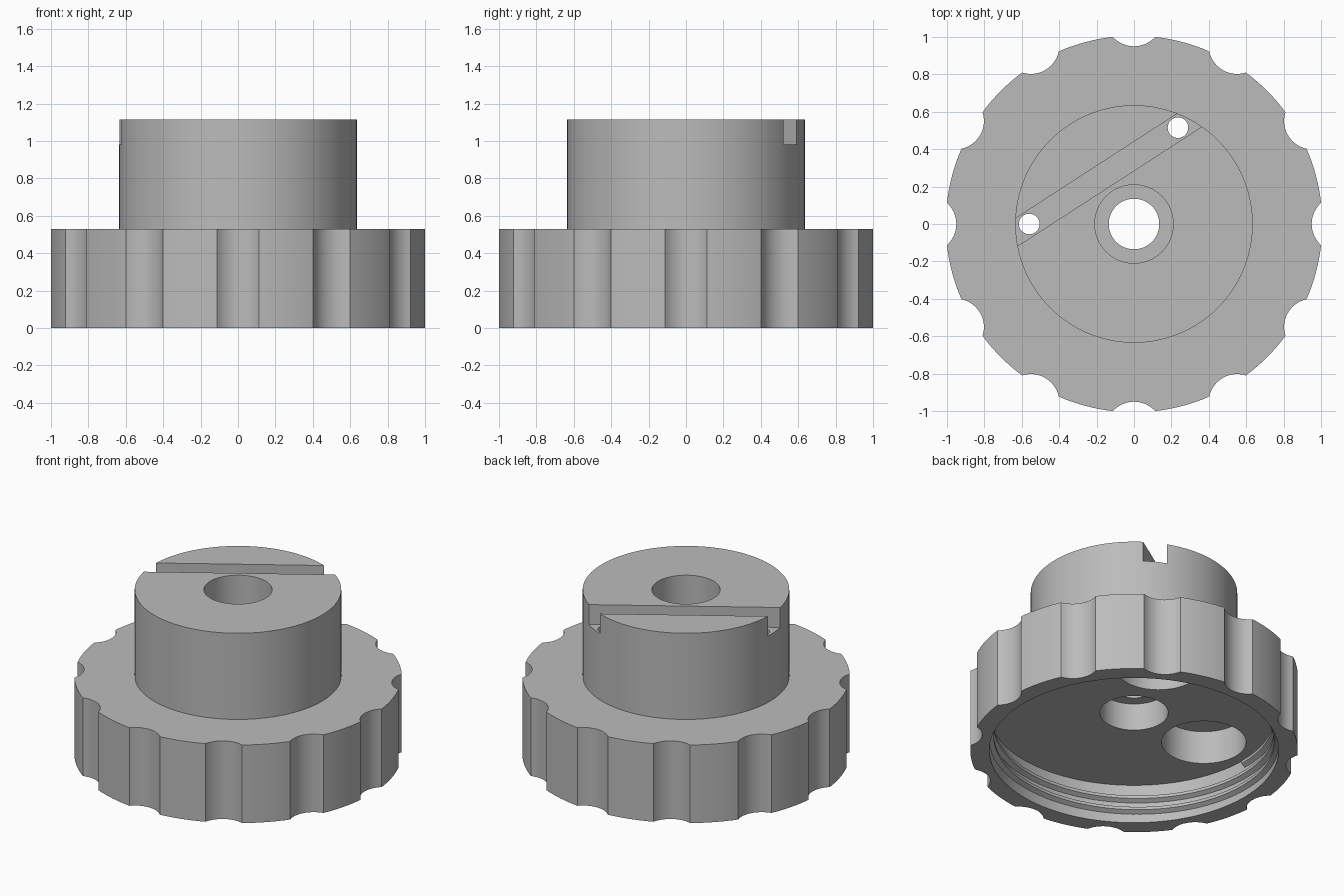
import bpy, bmesh, math
from math import sin, cos, pi, radians
from mathutils import Matrix, Vector

cube = bpy.data.objects.get("Cube")
if cube:
    bpy.data.objects.remove(cube)

grey = bpy.data.materials.new("plain_grey")
grey.use_nodes = True
grey.diffuse_color = (0.5, 0.5, 0.5, 1)
grey.node_tree.nodes["Principled BSDF"].inputs["Base Color"].default_value = (0.5, 0.5, 0.5, 1)

BASE_TOP, BOSS_TOP, CEILING = 0.53, 1.115, 0.265
PIN_HOLES = [(-0.56, 0.0), (0.235, 0.515)]


def finish(bm, name):
    bmesh.ops.recalc_face_normals(bm, faces=bm.faces)
    mesh = bpy.data.meshes.new(name)
    bm.to_mesh(mesh)
    bm.free()
    mesh.materials.append(grey)
    obj = bpy.data.objects.new(name, mesh)
    bpy.context.collection.objects.link(obj)
    return obj


def cylinder(name, radius, z0, z1, xy=(0, 0), sides=64):
    bm = bmesh.new()
    bmesh.ops.create_cone(bm, cap_ends=True, segments=sides, radius1=radius, radius2=radius,
                          depth=z1 - z0, matrix=Matrix.Translation((*xy, (z0 + z1) / 2)))
    return finish(bm, name)


def combine(target, tool, operation):
    mod = target.modifiers.new(tool.name, "BOOLEAN")
    mod.operation, mod.solver, mod.object = operation, "EXACT", tool
    bpy.context.view_layer.objects.active = target
    bpy.ops.object.modifier_apply(modifier=mod.name)
    bpy.data.objects.remove(tool)


# Grip outline: a circle with twelve round finger scallops
def grip_outline(rim=1.0067, scallop=0.153, centre=1.103, count=12):
    half = math.asin(0.113 / rim)
    sweep = math.asin(0.113 / scallop)
    points = []
    for i in range(count):
        a = 2 * pi * i / count
        out = Vector((cos(a), sin(a)))
        side = Vector((-sin(a), cos(a)))
        for k in range(13):
            t = sweep * (k / 6 - 1)
            points.append(out * (centre - scallop * cos(t)) + side * scallop * sin(t))
        for k in range(1, 8):
            t = a + half + (2 * pi / count - 2 * half) * k / 8
            points.append(Vector((cos(t), sin(t))) * rim)
    return points


bm = bmesh.new()
face = bm.faces.new([bm.verts.new((p.x, p.y, 0)) for p in grip_outline()])
top = bmesh.ops.extrude_face_region(bm, geom=[face])["geom"]
bmesh.ops.translate(bm, vec=(0, 0, BASE_TOP),
                    verts=[v for v in top if isinstance(v, bmesh.types.BMVert)])
knob = finish(bm, "scalloped_knob")

# Round boss on top
combine(knob, cylinder("boss", 0.635, 0.4, BOSS_TOP, sides=128), "UNION")

# Cavity underneath, stepped centre bore, pin holes with wide wells
cuts = [cylinder("cavity", 0.89, -0.1, CEILING, sides=128),
        cylinder("bore", 0.135, 0.2, 1.3),
        cylinder("upper_bore", 0.21, 0.55, 1.3),
        cylinder("lower_bore", 0.21, 0.2, 0.45)]
for xy in PIN_HOLES:
    cuts.append(cylinder("pin_well", 0.26, 0.2, 0.49, xy))
    cuts.append(cylinder("pin_hole", 0.055, 0.4, 1.05, xy, 32))

# Slanted slot joining the two pin holes
a, b = (Vector(p) for p in PIN_HOLES)
mid, along = (a + b) / 2, b - a
bm = bmesh.new()
bmesh.ops.create_cube(bm, size=1, matrix=Matrix.Translation((mid.x, mid.y, 1.13))
                      @ Matrix.Rotation(math.atan2(along.y, along.x), 4, "Z")
                      @ Matrix.Diagonal((2, 0.13, 0.3, 1)))
cuts.append(finish(bm, "slot"))
for cut in cuts:
    combine(knob, cut, "DIFFERENCE")

# Helical thread ridge inside the cavity wall
bm = bmesh.new()
section = [(0.9, -0.032), (0.862, -0.01), (0.862, 0.01), (0.9, 0.032)]
turns, per_turn, pitch = 2.5, 96, 0.08
steps = int(turns * per_turn)
rows = []
for i in range(steps + 1):
    t = 2 * pi * i / per_turn
    z = 0.035 + pitch * i / per_turn
    rows.append([bm.verts.new((r * cos(t), r * sin(t), z + dz)) for r, dz in section])
for p, q in zip(rows, rows[1:]):
    for k in range(4):
        n = (k + 1) % 4
        bm.faces.new((p[k], p[n], q[n], q[k]))
bm.faces.new(rows[0])
bm.faces.new(rows[-1])
thread = finish(bm, "internal_thread")

# Smooth curved walls, keep machined edges sharp
for obj in (knob, thread):
    bpy.ops.object.select_all(action="DESELECT")
    obj.select_set(True)
    bpy.context.view_layer.objects.active = obj
    bpy.ops.object.shade_smooth_by_angle(angle=radians(25))
